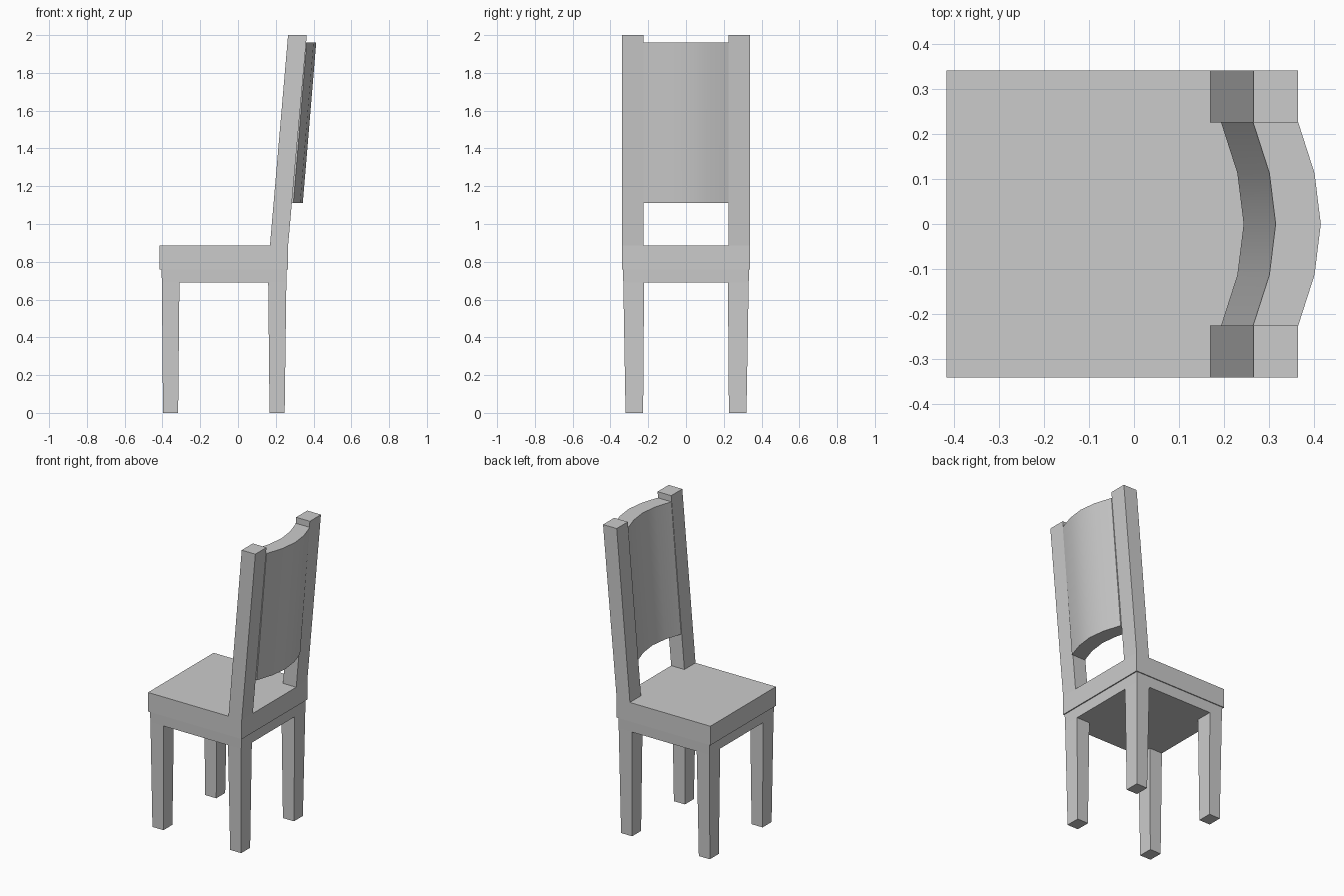
import bpy, bmesh

if "Cube" in bpy.data.objects:
    bpy.data.objects.remove(bpy.data.objects["Cube"])


def make_object(name, bm):
    bmesh.ops.recalc_face_normals(bm, faces=bm.faces)
    mesh = bpy.data.meshes.new(name)
    bm.to_mesh(mesh)
    bm.free()
    obj = bpy.data.objects.new(name, mesh)
    bpy.context.collection.objects.link(obj)
    return obj


def loft(name, bottom, top, z0, z1):
    """Solid between two matching xy outlines at heights z0 and z1."""
    bm = bmesh.new()
    lower = [bm.verts.new((x, y, z0)) for x, y in bottom]
    upper = [bm.verts.new((x, y, z1)) for x, y in top]
    bm.faces.new(lower)
    bm.faces.new(upper)
    n = len(lower)
    for i in range(n):
        j = (i + 1) % n
        bm.faces.new((lower[i], lower[j], upper[j], upper[i]))
    return make_object(name, bm)


def rect(x0, x1, y0, y1):
    return [(x0, y0), (x1, y0), (x1, y1), (x0, y1)]


# Seat and the slightly inset apron beneath it
seat = rect(-0.415, 0.265, -0.34, 0.34)
loft("seat", seat, seat, 0.76, 0.885)
loft("apron", rect(-0.403, 0.256, -0.332, 0.332),
     rect(-0.405, 0.258, -0.334, 0.334), 0.69, 0.76)

# Tapered legs and leaning back posts, one of each per side
for side, s in (("left", -1), ("right", 1)):
    loft("front_leg_" + side, rect(-0.397, -0.317, s * 0.227, s * 0.32),
         rect(-0.403, -0.31, s * 0.222, s * 0.332), 0, 0.69)
    loft("rear_leg_" + side, rect(0.167, 0.247, s * 0.227, s * 0.32),
         rect(0.16, 0.256, s * 0.222, s * 0.332), 0, 0.69)
    loft("back_post_" + side, rect(0.169, 0.265, s * 0.225, s * 0.34),
         rect(0.265, 0.364, s * 0.225, s * 0.34), 0.885, 2.0)

# Curved back panel, leaning with the posts
curve = [(0.264, -0.225), (0.30, -0.113), (0.314, 0), (0.30, 0.113), (0.264, 0.225)]
outline = curve + [(x + 0.1, y) for x, y in reversed(curve)]
panel = loft("back_panel", [(x - 0.071, y) for x, y in outline], outline, 1.11, 1.96)
bpy.context.view_layer.objects.active = panel
panel.select_set(True)
bpy.ops.object.shade_smooth_by_angle()
